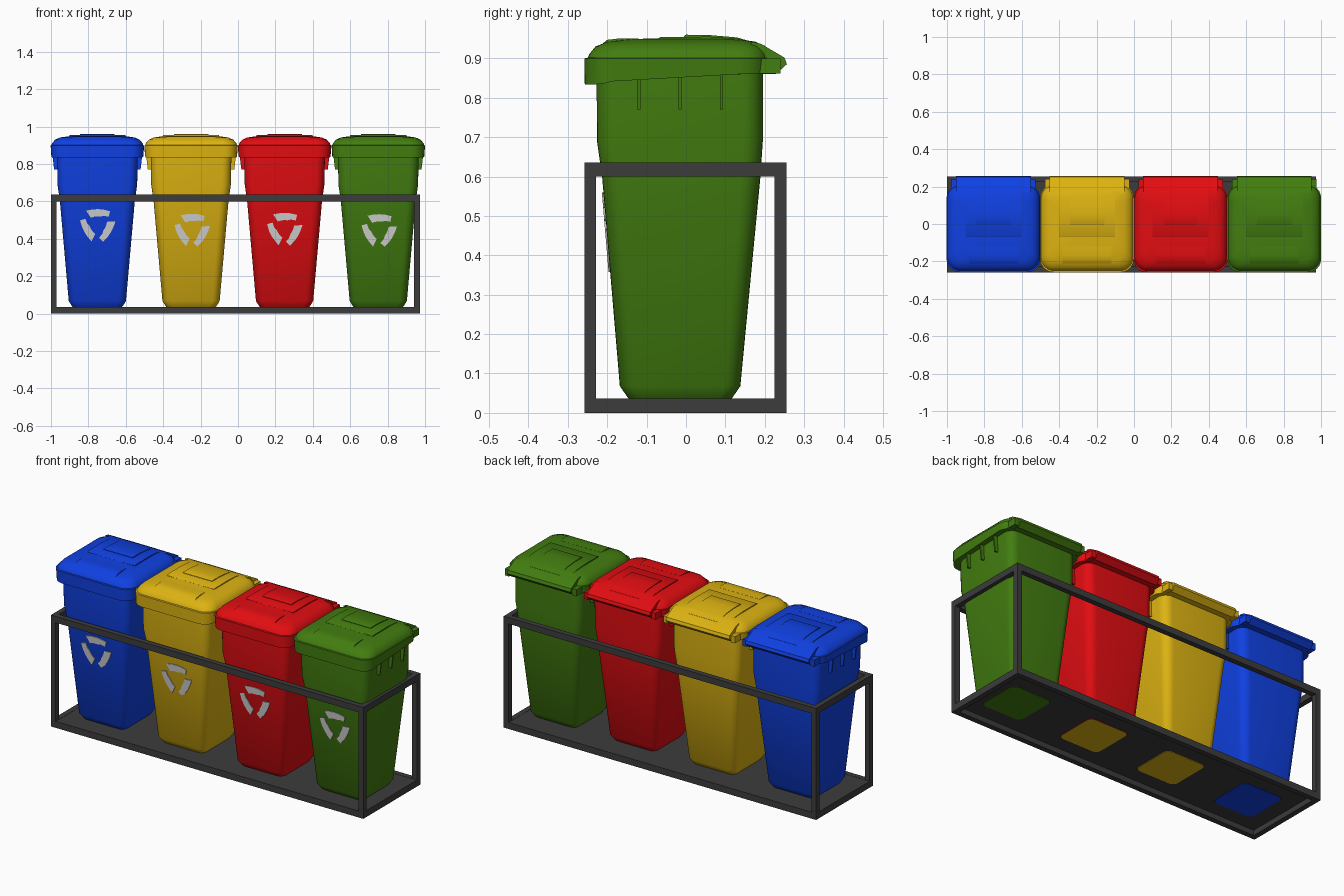
import bpy, bmesh, math
from mathutils import Vector

if "Cube" in bpy.data.objects:
    bpy.data.objects.remove(bpy.data.objects["Cube"])


def mat(name, r, g, b):
    m = bpy.data.materials.new(name)
    m.diffuse_color = (r, g, b, 1)
    m.use_nodes = True
    m.node_tree.nodes["Principled BSDF"].inputs["Base Color"].default_value = m.diffuse_color
    return m


BLUE = mat("blue", .005, .052, .76)
YELLOW = mat("yellow", .72, .45, .006)
RED = mat("red", .76, .004, .006)
GREEN = mat("green", .055, .205, .005)
DARK = mat("dark_grey", .045, .045, .045)
PALE = mat("pale_grey", .62, .62, .62)


def finish(name, bm, material, cx=0.0, angle=35):
    bmesh.ops.recalc_face_normals(bm, faces=bm.faces)
    me = bpy.data.meshes.new(name)
    bm.to_mesh(me)
    bm.free()
    me.materials.append(material)
    me.shade_smooth()
    me.set_sharp_from_angle(angle=math.radians(angle))
    ob = bpy.data.objects.new(name, me)
    ob.location.x = cx
    bpy.context.collection.objects.link(ob)
    return ob


def add_box(bm, x0, x1, y0, y1, z0, z1):
    add_prism(bm, [(y0, z0), (y1, z0), (y1, z1), (y0, z1)], x0, x1)


def add_prism(bm, yz, x0, x1, taper=0.0):
    """Extrude a y-z profile along x."""
    a = [bm.verts.new((x0, y, z)) for y, z in yz]
    b = [bm.verts.new((x1, y, z)) for y, z in yz]
    n = len(yz)
    bm.faces.new(a)
    bm.faces.new(b[::-1])
    for i in range(n):
        bm.faces.new((a[i], a[(i + 1) % n], b[(i + 1) % n], b[i]))


def rounded(hx, y0, y1, r, steps=6):
    pts = []
    for k, (sx, yy) in enumerate([(1, y1 - r), (-1, y1 - r), (-1, y0 + r), (1, y0 + r)]):
        for i in range(steps + 1):
            a = math.pi / 2 * (k + i / steps)
            pts.append((sx * (hx - r) + r * math.cos(a), yy + r * math.sin(a)))
    return pts


def loft(bm, rings):
    """Skin rounded rectangles (z, half width, y front, y back, radius); z may depend on y."""
    loops = []
    for z, hx, y0, y1, r in rings:
        loops.append([bm.verts.new((x, y, z(y) if callable(z) else z))
                      for x, y in rounded(hx, y0, y1, r)])
    n = len(loops[0])
    for a, b in zip(loops, loops[1:]):
        for i in range(n):
            bm.faces.new((a[i], a[(i + 1) % n], b[(i + 1) % n], b[i]))
    bm.faces.new(loops[0][::-1])
    bm.faces.new(loops[-1])


def lip(y):
    """Lower edge of the rim, dropping towards the front."""
    t = min(1, max(0, (-.11 - y) / .12))
    return .86 - .026 * t * t * (3 - 2 * t)


def front_y(z):
    """Sloping front wall of the bin."""
    return -.168 - .045 * (z - .065) / .535


def make_bin(label, material, base_material, cx, mark_x, mark_z):
    # tapered body
    bm = bmesh.new()
    loft(bm, [(.028, .125, -.14, .11, .03), (.042, .137, -.15, .12, .035),
              (.068, .153, -.168, .138, .04), (.6, .2, -.213, .189, .05),
              (.69, .213, -.226, .195, .05), (.87, .216, -.227, .195, .05)])
    body = finish(label + "_body", bm, material, cx)
    body.data.materials.append(base_material)
    for p in body.data.polygons:
        if p.normal.z < -.95:
            p.material_index = 1

    # rim with deep front lip
    bm = bmesh.new()
    loft(bm, [(lip, .214, -.224, .195, .05), (lip, .246, -.257, .208, .07),
              (.9, .25, -.258, .21, .07), (.902, .24, -.248, .2, .065)])
    finish(label + "_rim", bm, material, cx)

    # domed lid
    bm = bmesh.new()
    loft(bm, [(.895, .247, -.252, .207, .07), (.91, .243, -.246, .205, .07),
              (.93, .226, -.23, .195, .065), (.942, .2, -.2, .178, .06),
              (.949, .15, -.14, .13, .05), (.951, .08, -.06, .07, .03)])
    finish(label + "_lid", bm, material, cx, 30)

    # raised lid panels and front grip
    bm = bmesh.new()
    add_prism(bm, [(-.07, .93), (-.07, .951), (-.065, .954), (.06, .955), (.13, .95),
                   (.185, .938), (.185, .9)], -.15, .15)
    add_prism(bm, [(-.005, .94), (-.005, .957), (0, .96), (.06, .959), (.13, .953),
                   (.2, .932), (.2, .91)], -.092, .092)
    add_prism(bm, [(-.12, .93), (-.12, .95), (-.165, .951), (-.2, .947), (-.215, .935),
                   (-.215, .92)], -.13, .13)
    finish(label + "_lid_panels", bm, material, cx)

    # rear handle flap and hinge knuckles
    bm = bmesh.new()
    add_prism(bm, [(.165, .942), (.19, .937), (.25, .902), (.256, .885), (.228, .86),
                   (.195, .86), (.165, .9)], -.2, .2)
    for s in (-1, 1):
        add_box(bm, *sorted((s * .2, s * .226)), .18, .24, .862, .9)
    finish(label + "_rear_handle", bm, material, cx)

    # side ribs under the rim
    bm = bmesh.new()
    for s in (-1, 1):
        for y in (-.12, -.015, .09):
            a, b = [[bm.verts.new((s * x, y + d, z)) for x, z in
                     ((.2, .87), (.243, .87), (.231, .77), (.2, .77))] for d in (-.004, .004)]
            bm.faces.new(a)
            bm.faces.new(b[::-1])
            for i in range(4):
                j = (i + 1) % 4
                bm.faces.new((a[i], a[j], b[j], b[i]))
    finish(label + "_side_ribs", bm, material, cx)

    # broken-ring marking: three thin plates on the sloping front
    bm = bmesh.new()
    for k in range(3):
        mid = math.radians(90 + 120 * k)
        outline = [(r, mid + math.radians(d)) for r, d in
                   ((.097, -43), (.085, -20), (.082, 0), (.085, 20), (.097, 40),
                    (.052, 46), (.045, 20), (.043, 0), (.045, -20), (.056, -34), (.072, -55))]
        flat = [(mark_x + r * math.cos(a), mark_z + r * math.sin(a)) for r, a in outline]
        a, b = [[bm.verts.new((x, front_y(z) + d, z)) for x, z in flat] for d in (.002, -.004)]
        bm.faces.new(a)
        bm.faces.new(b[::-1])
        n = len(flat)
        for i in range(n):
            j = (i + 1) % n
            bm.faces.new((a[i], a[j], b[j], b[i]))
    bmesh.ops.triangulate(bm, faces=[f for f in bm.faces if len(f.verts) > 4])
    finish(label + "_marking", bm, PALE)


make_bin("blue_bin", BLUE, BLUE, -.752, -.75, .477)
make_bin("yellow_bin", YELLOW, YELLOW, -.251, -.245, .452)
make_bin("red_bin", RED, YELLOW, .249, .25, .457)
make_bin("green_bin", GREEN, GREEN, .75, .755, .45)

# open stand: posts, rails and floor sheet
X0, X1, Y0, Y1, T = -1, .972, -.258, .255, .03
bm = bmesh.new()
for x in (X0, X1 - T):
    for y in (Y0, Y1 - T):
        add_box(bm, x, x + T, y, y + T, .037, .6)
finish("stand_posts", bm, DARK)
bm = bmesh.new()
for z0, z1 in ((0, .037), (.6, .636)):
    for y in (Y0, Y1 - T):
        add_box(bm, X0, X1, y, y + T, z0, z1)
    for x in (X0, X1 - T):
        add_box(bm, x, x + T, Y0 + T, Y1 - T, z0, z1)
finish("stand_rails", bm, DARK)
bm = bmesh.new()
add_box(bm, X0 + T, X1 - T, Y0 + T, Y1 - T, .03, .036)
finish("stand_floor", bm, DARK)
